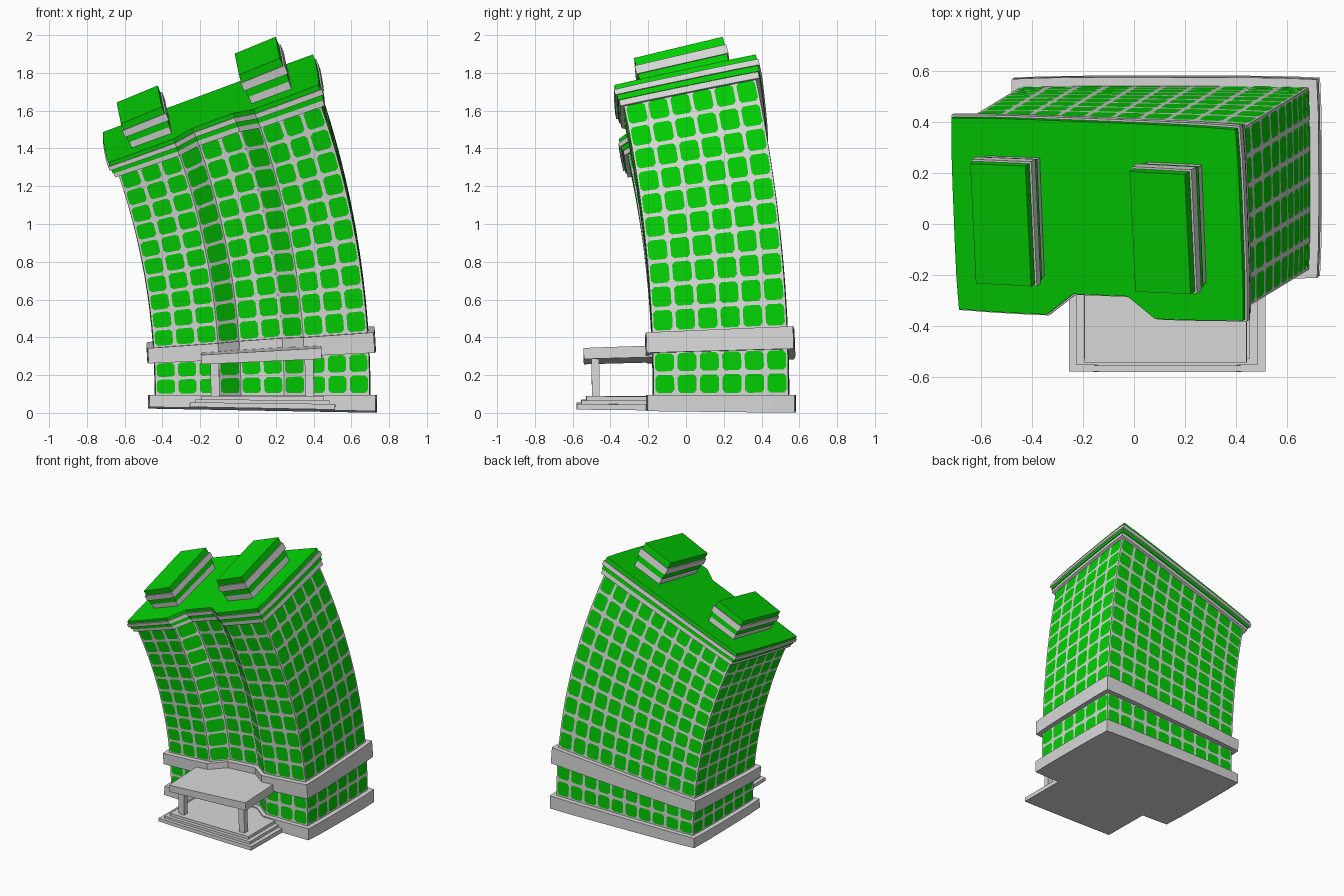
import bpy, bmesh
from math import sin, cos
from mathutils import Vector

if "Cube" in bpy.data.objects:
    bpy.data.objects.remove(bpy.data.objects["Cube"])


def material(name, rgb):
    m = bpy.data.materials.new(name)
    m.use_nodes = True
    m.diffuse_color = (*rgb, 1)
    m.node_tree.nodes["Principled BSDF"].inputs["Base Color"].default_value = (*rgb, 1)
    return m


GREY = material("light grey", (0.69, 0.69, 0.69))
GREEN = material("bright green", (0.001, 0.62, 0.001))

HALF_W, HALF_D, RECESS = 0.565, 0.355, 0.085
COLS, SIDE_COLS = 10, 6
LEAN = Vector((-0.854, -0.52))    # direction the tower leans
CURVE = 0.268                     # bend per unit of height
CENTRE = Vector((0.13, 0.185))


def bend(p):
    """Swell the plan slightly, then bend the upright building along an arc."""
    u, v, w = p
    swell_u = 0.012 * max(0, 1 - (v / 0.39) ** 4)
    swell_v = 0.02 * max(0, 1 - (u / 0.6) ** 4)
    flat = Vector((u * (1 + swell_u), v * (1 + swell_v)))
    radius, angle = 1 / CURVE, CURVE * (w - 0.08)
    along = flat.dot(LEAN)
    moved = radius - (radius - along) * cos(angle)
    flat += LEAN * (moved - along) + CENTRE
    return Vector((flat.x, flat.y, (radius - along) * sin(angle) + 0.096))


def finish(bm, name, mats):
    for v in bm.verts:
        v.co = bend(v.co)
    bmesh.ops.recalc_face_normals(bm, faces=bm.faces)
    me = bpy.data.meshes.new(name)
    bm.to_mesh(me)
    bm.free()
    for m in mats:
        me.materials.append(m)
    ob = bpy.data.objects.new(name, me)
    bpy.context.collection.objects.link(ob)


def plan(out=0):
    """Outline of the tower, one point per window column, with the front recess."""
    w, d = HALF_W + out, HALF_D + out
    pts = [(-w, -d)]
    for i in range(1, COLS):
        pts.append((HALF_W * (2 * i / COLS - 1), -d + (RECESS if 4 <= i <= 6 else 0)))
    pts += [(w, d * (2 * i / SIDE_COLS - 1)) for i in range(SIDE_COLS)]
    pts += [(w * (1 - 2 * i / COLS), d) for i in range(COLS)]
    pts += [(-w, d * (1 - 2 * i / SIDE_COLS)) for i in range(SIDE_COLS)]
    return pts


def rect(u, v, hu, hv, n=4):
    """Rectangle outline, each side split so that it can swell."""
    c = [(u - hu, v - hv), (u + hu, v - hv), (u + hu, v + hv), (u - hu, v + hv)]
    return [tuple(Vector(c[k]).lerp(Vector(c[(k + 1) % 4]), i / n))
            for k in range(4) for i in range(n)]


def stack(outline, low, high, rows=1):
    bm = bmesh.new()
    rings = [[bm.verts.new((*p, low + (high - low) * r / rows)) for p in outline]
             for r in range(rows + 1)]
    n = len(outline)
    walls = [bm.faces.new((a[i], a[(i + 1) % n], b[(i + 1) % n], b[i]))
             for a, b in zip(rings, rings[1:]) for i in range(n)]
    bm.faces.new(rings[0][::-1])
    bm.faces.new(rings[-1])
    return bm, walls


def slab(name, outline, low, high, mat):
    bm, _ = stack(outline, low, high)
    finish(bm, name, [mat])


def windowed(name, low, high, rows):
    """Wall with one green pane per cell, its corners cut off."""
    bm, walls = stack(plan(), low, high, rows)
    bm.normal_update()
    bmesh.ops.inset_individual(bm, faces=walls, thickness=0.013, depth=0)
    for f in walls:
        f.material_index = 1
    corners = list({v for f in walls for v in f.verts})
    bmesh.ops.bevel(bm, geom=corners, offset=0.014, segments=1, affect='VERTICES')
    for f in bm.faces:
        if len(f.verts) == 3:
            f.material_index = 0
    finish(bm, name, [GREY, GREEN])


# Main body
slab("plinth", plan(0.034), 0, 0.08, GREY)
windowed("ground_floors", 0.08, 0.29, 2)
slab("belt_course", plan(0.034), 0.285, 0.385, GREY)
windowed("tower", 0.385, 1.54, 10)

# Cornice, alternating colours up to the green roof
for name, low, high, out, mat in (
        ("cornice_lower", 1.53, 1.56, 0.02, GREY),
        ("cornice_lower_stripe", 1.56, 1.587, 0.026, GREEN),
        ("cornice_upper", 1.587, 1.615, 0.036, GREY),
        ("roof", 1.615, 1.64, 0.028, GREEN)):
    slab(name, plan(out), low, high, mat)

# Two roof houses of stacked layers
for side, u in (("left", 0.33), ("right", -0.34)):
    for part, low, high, out, mat in (
            ("base", 1.64, 1.68, 0, GREY), ("stripe", 1.68, 1.72, 0.004, GREEN),
            ("band", 1.72, 1.765, 0.012, GREY), ("cap", 1.765, 1.808, 0.004, GREEN)):
        slab(f"roof_house_{part}_{side}", rect(u, 0, 0.112 + out, 0.234 + out, 1),
             low, high, mat)

# Entrance porch: steps, posts and canopy
for i, top in enumerate((0.03, 0.05, 0.072)):
    front, back = -0.75 + 0.025 * i, -0.26
    slab(f"step_{i + 1}", rect(0, (front + back) / 2, 0.385 - 0.03 * i, (back - front) / 2),
         0, top, GREY)
for side, u in (("left", 0.25), ("right", -0.25)):
    slab(f"porch_post_{side}", rect(u, -0.65, 0.023, 0.02, 1), 0.07, 0.28, GREY)
slab("canopy", rect(0, -0.485, 0.318, 0.225), 0.275, 0.335, GREY)
